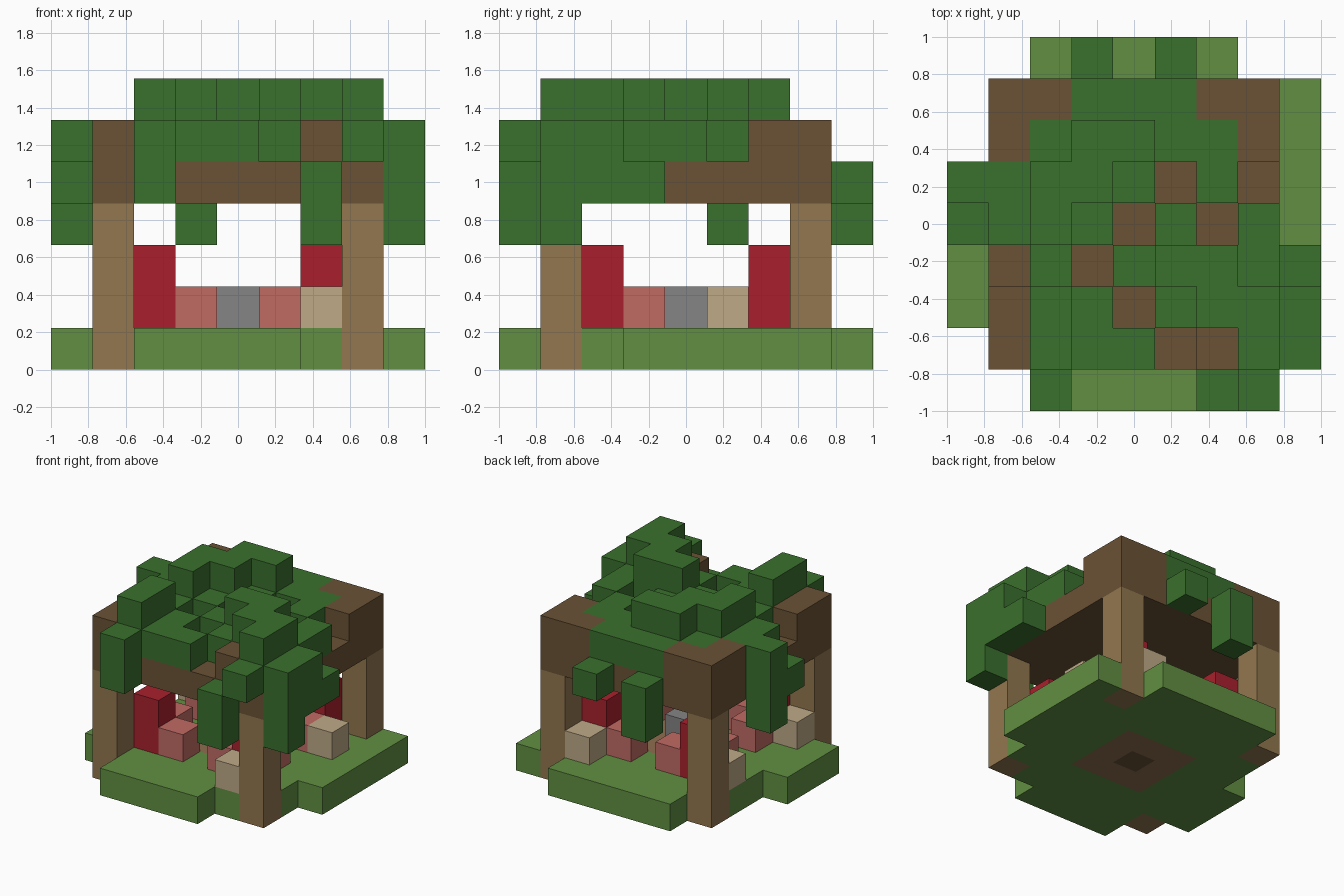
import bpy, bmesh
from mathutils import Vector

if "Cube" in bpy.data.objects:
    bpy.data.objects.remove(bpy.data.objects["Cube"], do_unlink=True)

U = 2 / 9  # edge of one block


def material(name, rgb):
    lin = [(c / 255 / 12.92) if c < 10 else ((c / 255 + 0.055) / 1.055) ** 2.4 for c in rgb]
    m = bpy.data.materials.new(name)
    m.use_nodes = True
    m.diffuse_color = (*lin, 1)
    m.node_tree.nodes["Principled BSDF"].inputs["Base Color"].default_value = (*lin, 1)
    return m


grass = material("grass_green", (97, 143, 66))
leaf = material("leaf_green", (58, 112, 45))
beam = material("dark_wood", (107, 82, 53))
log = material("light_wood", (146, 119, 79))
red = material("red", (169, 32, 45))
pink = material("pink", (193, 107, 100))
grey = material("stone_grey", (133, 133, 133))
tan = material("tan", (191, 170, 135))
soil = material("soil_brown", (143, 109, 78))

grid = {}   # block position -> part name
parts = {}  # part name -> material


def fill(part, mat, xs, ys, zs):
    """Fill a box of blocks given inclusive ranges; later fills replace earlier ones."""
    parts[part] = mat
    for x in range(xs[0], xs[-1] + 1):
        for y in range(ys[0], ys[-1] + 1):
            for z in range(zs[0], zs[-1] + 1):
                grid[x, y, z] = part


# Ground slab with four uneven arms, and the soil patch at its centre
fill("ground", grass, (-3, 3), (-3, 3), [0])
fill("ground", grass, (-2, 1), [-4], [0])
fill("ground", grass, (-2, 2), [4], [0])
fill("ground", grass, [4], (-1, 3), [0])
fill("ground", grass, [-4], (-2, 0), [0])
fill("soil_patch", soil, (-1, 1), (-1, 1), [0])
fill("soil_core", beam, [0], [0], [0])

# Corner posts, red pillars and pink benches, mirrored over both axes
for sx in (-1, 1):
    for sy in (-1, 1):
        fill("corner_posts", log, [3 * sx], [3 * sy], (0, 3))
        fill("red_pillars", red, [2 * sx], [2 * sy], (1, 2))
        fill("pink_benches", pink, [2 * sx], [sy], [1])
        fill("pink_benches", pink, [sx], [2 * sy], [1])

fill("centre_stone", grey, [0], [0], [1])
for x, y in ((2, -3), (3, 1), (2, 3), (-3, -2), (-3, 2)):
    fill("tan_crates", tan, [x], [y], [1])

# Roof: B raised wood, b bare wood, l low leaves, L high leaves (back row first)
fill("roof_slab", beam, (-3, 3), (-3, 3), [4])
roof = ("BBlllBB",
        "BlLLllB",
        "lLLlblb",
        "lLlblbl",
        "blblLLl",
        "BLlblLL",
        "BLllbBL")
for row, line in enumerate(roof):
    for col, kind in enumerate(line):
        x, y = [col - 3], [3 - row]
        if kind == "B":
            fill("roof_corners", beam, x, y, [5])
        elif kind in "lL":
            fill("roof_leaves", leaf, x, y, (5, 6) if kind == "L" else [5])

# Leaves hanging over the edges of the roof: x, y, lowest and highest layer
for x, y, low, high in ((-2, -4, 4, 5), (2, -4, 3, 4), (3, -4, 5, 5),
                        (4, -3, 3, 5), (4, -2, 4, 5), (4, -1, 4, 4),
                        (1, 4, 4, 4), (-1, 4, 3, 4),
                        (-4, 1, 3, 5), (-4, 0, 4, 4)):
    fill("hanging_leaves", leaf, [x], [y], (low, high))


def build(part, mat):
    """Make one object from the exposed faces of a part's blocks."""
    bm = bmesh.new()
    for cell, owner in grid.items():
        if owner != part:
            continue
        centre = Vector(cell) + Vector((0, 0, 0.5))
        for axis in range(3):
            for sign in (-1, 1):
                n = Vector((0, 0, 0))
                n[axis] = sign
                if tuple(int(c + d) for c, d in zip(cell, n)) in grid:
                    continue
                a = Vector((0, 0, 0))
                a[(axis + 1) % 3] = 0.5
                b = n.cross(a)
                mid = centre + n / 2
                bm.faces.new([bm.verts.new((mid + d) * U)
                              for d in (a + b, b - a, -a - b, a - b)])
    bmesh.ops.remove_doubles(bm, verts=bm.verts, dist=0.001)
    mesh = bpy.data.meshes.new(part)
    bm.to_mesh(mesh)
    bm.free()
    mesh.materials.append(mat)
    bpy.context.scene.collection.objects.link(bpy.data.objects.new(part, mesh))


for part, mat in parts.items():
    build(part, mat)
